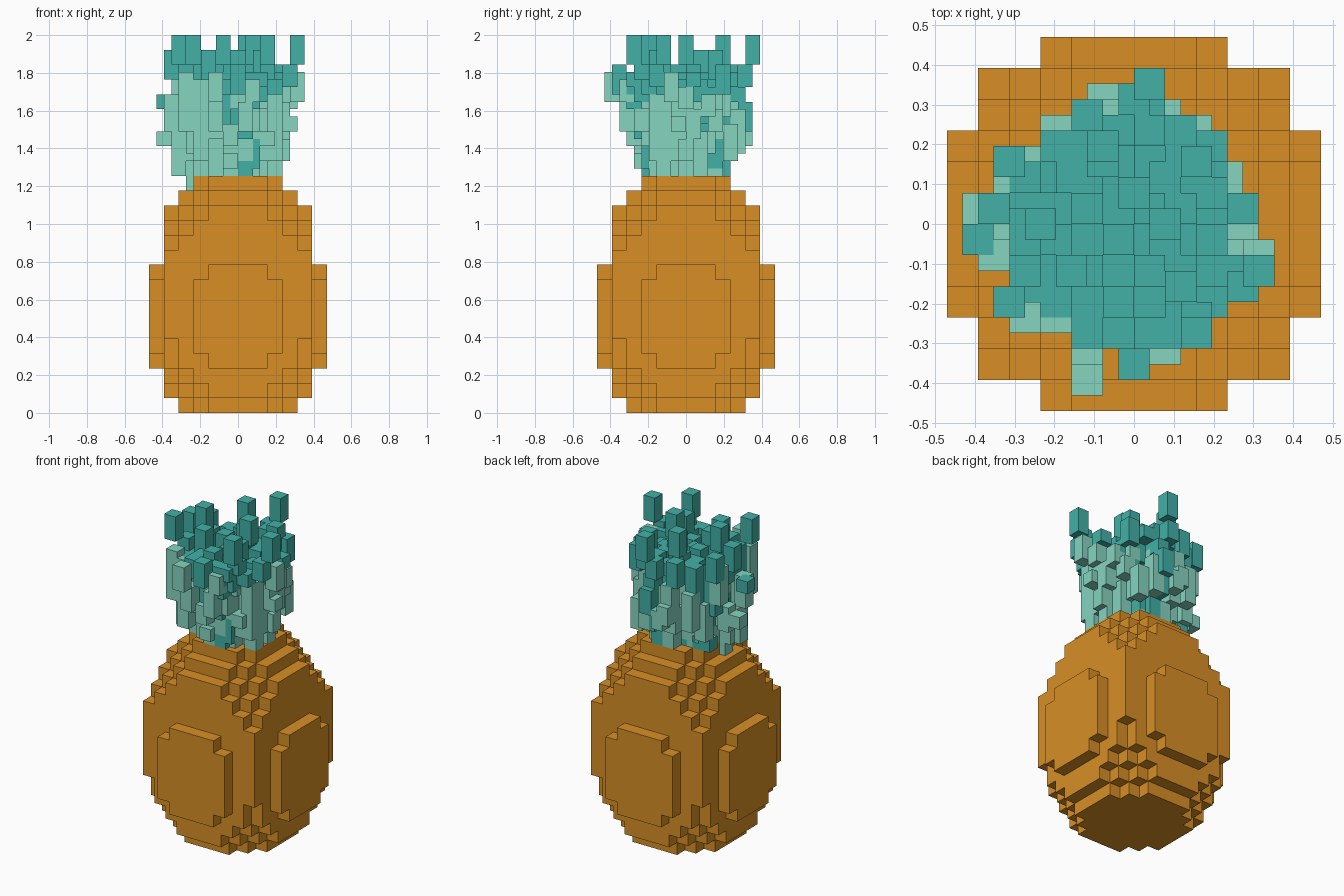
import bpy
import bmesh
import random

random.seed(4)
if "Cube" in bpy.data.objects:
    bpy.data.objects.remove(bpy.data.objects["Cube"], do_unlink=True)

U = 2 / 25.5      # body block size
H = U / 2         # leaf block size


def material(name, rgb):
    m = bpy.data.materials.new(name)
    m.use_nodes = True
    m.diffuse_color = (*rgb, 1)
    bsdf = m.node_tree.nodes["Principled BSDF"]
    bsdf.inputs["Base Color"].default_value = (*rgb, 1)
    bsdf.inputs["Roughness"].default_value = 0.9
    return m


ORANGE = material("golden orange rind", (0.69, 0.275, 0.019))
DARK = material("dark teal leaf", (0.055, 0.44, 0.39))
LIGHT = material("pale green leaf", (0.235, 0.66, 0.53))


def block_skin(name, cells, size, mats):
    """Outer skin of a set of grid blocks; cells maps (i, j, k) to a material index."""
    bm = bmesh.new()
    verts = {}

    def vert(p):
        if p not in verts:
            verts[p] = bm.verts.new([c * size for c in p])
        return verts[p]

    for cell, mat in cells.items():
        for axis in range(3):
            u, v = (axis + 1) % 3, (axis + 2) % 3
            for sign in (0, 1):
                beside = list(cell)
                beside[axis] += 2 * sign - 1
                if tuple(beside) in cells:
                    continue
                corners = []
                for du, dv in ((0, 0), (1, 0), (1, 1), (0, 1)):
                    p = list(cell)
                    p[axis] += sign
                    p[u] += du
                    p[v] += dv
                    corners.append(vert(tuple(p)))
                face = bm.faces.new(corners if sign else corners[::-1])
                face.material_index = mat
    # Merge flat areas of one colour
    bmesh.ops.dissolve_limit(bm, angle_limit=0.01, verts=bm.verts[:],
                             edges=bm.edges[:], delimit={'MATERIAL'})
    mesh = bpy.data.meshes.new(name)
    bm.to_mesh(mesh)
    bm.free()
    for m in mats:
        mesh.materials.append(m)
    obj = bpy.data.objects.new(name, mesh)
    bpy.context.collection.objects.link(obj)


# Fruit body: square layers with stepped corners and a raised panel per side
half_width = {0: 4, 14: 4, 15: 3}
corner_cut = {0: 6, 1: 7, 2: 8, 3: 9, 4: 9, 11: 9, 12: 8, 13: 7, 14: 6, 15: 5}
panel_half = {3: 2, 4: 3, 5: 3, 6: 3, 7: 3, 8: 3, 9: 2}
body = {}
for k in range(16):
    for i in range(-6, 6):
        for j in range(-6, 6):
            a, b = (n + 1 if n >= 0 else -n for n in (i, j))
            core = max(a, b) <= half_width.get(k, 5) and a + b <= corner_cut.get(k, 10)
            panel = max(a, b) == 6 and min(a, b) <= panel_half.get(k, 0)
            if core or panel:
                body[i, j, k] = 0
block_skin("fruit_body", body, U, [ORANGE])

# Leaf crown, in half blocks; the first block placed keeps its colour
crown = {}
BASE = 32


def block(x, y, z0, z1, mat):
    for i in (x, x + 1):
        for j in (y, y + 1):
            for k in range(z0, z1):
                crown.setdefault((i, j, k), mat)


# Leaf tips: x, y, top
tips = [
    (0, 8, 51), (7, -4, 51), (-9, -6, 51), (-7, -1, 51), (-3, 4, 51), (3, -8, 51),
    (1, -1, 51), (-10, 0, 49), (-9, 3, 48), (2, -5, 49), (-5, -4, 49), (-1, 1, 49),
    (3, 3, 49), (-1, -10, 47), (6, 0, 46), (4, 4, 47), (2, 5, 46), (-4, 6, 47),
    (-2, 5, 46), (-6, 4, 46), (-7, 2, 45), (5, -4, 46), (4, -2, 45), (-4, -8, 46),
    (-2, -6, 47), (0, -4, 46), (-2, -2, 46), (-4, 0, 47), (1, 2, 46), (4, 1, 45),
    (-7, -5, 45), (0, 5, 47), (1, -8, 45), (-11, -2, 43), (-5, 2, 46),
]
# Shorter leaves fill the middle of the crown
tips += [(x, y, random.randint(44, 46))
         for x in range(-8, 6, 2) for y in range(-8, 6, 2)
         if abs(x + 1) + abs(y + 1) <= 11]


def tip_bottom(top):
    return top - (4 if top > 46 else 2)


for x, y, top in tips:
    block(x, y, tip_bottom(top), top, 0)

# Pale outer leaf pieces: x, y, bottom, top
pale = [
    (-4, -11, 42, 46), (-4, -9, 38, 42), (-2, 7, 36, 39), (-3, 7, 37, 40),
    (-6, 5, 36, 42), (7, -3, 42, 46), (6, -2, 38, 40), (5, 2, 40, 43),
    (-11, 0, 36, 38), (-9, 0, 35, 39), (-9, -3, 32, 38), (-10, -3, 40, 43),
    (-9, 2, 40, 46), (-8, -7, 38, 46), (-6, -7, 34, 45), (0, -9, 38, 42),
    (1, -9, 42, 45), (4, -5, 34, 41), (-7, -2, 30, 34), (4, -1, 32, 38),
    (-2, -8, 36, 39), (3, 5, 34, 39), (1, 6, 35, 41), (-7, 3, 34, 40),
]
for piece in pale:
    block(*piece, 1)

# Stems step inward, a little unevenly, from each tip down to the fruit
for n, (x, y, top) in enumerate(tips):
    z1 = tip_bottom(top)
    while z1 > BASE:
        z0 = max(BASE, z1 - random.randint(2, 4))
        f = 0.52 + 0.42 * (z1 - BASE) / (top - BASE)
        sx, sy = (round((c + 1) * f) - 1 + random.choice((-1, 0, 0, 1)) for c in (x, y))
        block(sx, sy, z0, z1, 0 if z1 > 44 or n % 4 == 0 else 1)
        z1 = z0
block_skin("leaf_crown", crown, H, [DARK, LIGHT])
